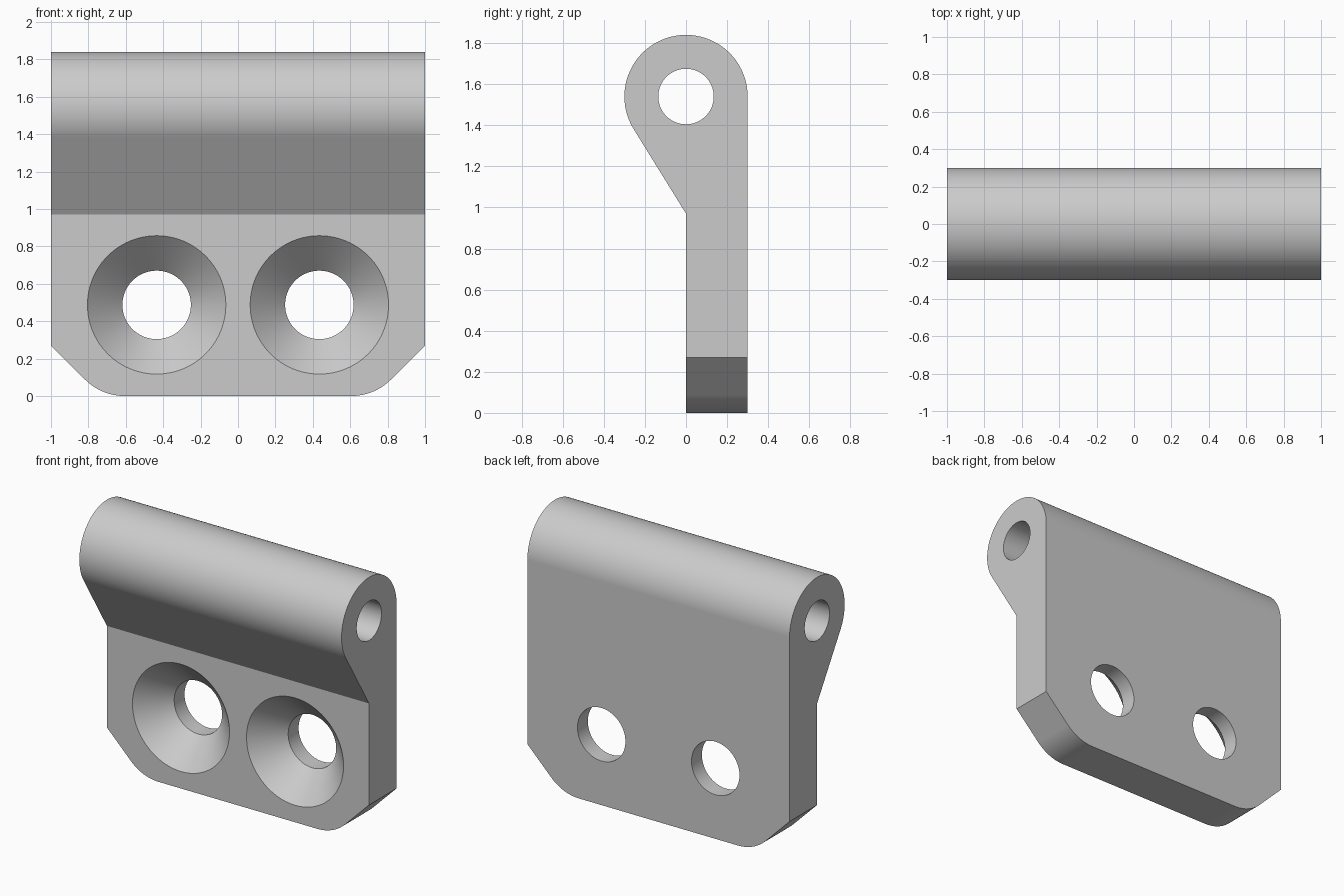
import bpy, bmesh, math
from mathutils import Vector

cube = bpy.data.objects.get("Cube")
if cube:
    bpy.data.objects.remove(cube, do_unlink=True)

R, BORE, AXIS_Z = 0.30, 0.135, 1.54     # hinge barrel
STEP_Z = 0.97                           # where the gusset meets the plate
HOLE_X, HOLE_Z = 0.435, 0.487           # screw holes
HOLE_R, SINK_R = 0.183, 0.37

grey = bpy.data.materials.new("plain grey")
grey.use_nodes = True
colour = (0.6, 0.6, 0.6, 1)
grey.diffuse_color = colour
grey.node_tree.nodes["Principled BSDF"].inputs["Base Color"].default_value = colour


def arc(cx, cy, r, a0, a1, n):
    """Points along a circular arc, angles in degrees."""
    angles = [math.radians(a0 + (a1 - a0) * i / n) for i in range(n + 1)]
    return [(cx + r * math.cos(a), cy + r * math.sin(a)) for a in angles]


def prism(name, points, place, depth):
    """Extrude a closed outline; place maps outline points to 3D."""
    bm = bmesh.new()
    face = bm.faces.new([bm.verts.new(place(*p)) for p in points])
    new = bmesh.ops.extrude_face_region(bm, geom=[face])["geom"]
    verts = [g for g in new if isinstance(g, bmesh.types.BMVert)]
    bmesh.ops.translate(bm, verts=verts, vec=Vector(depth))
    return finish(name, bm)


def lathe(name, profile, x, z, steps=96):
    """Closed solid turned about a y-parallel axis; profile is (radius, y)."""
    bm = bmesh.new()
    rings = [[bm.verts.new((x + px, y, z + pz))
              for px, pz in arc(0, 0, r, 0, 360, steps)[:-1]] for r, y in profile]
    for a, b in zip(rings, rings[1:]):
        for i in range(steps):
            j = (i + 1) % steps
            bm.faces.new((a[i], a[j], b[j], b[i]))
    bm.faces.new(rings[0])
    bm.faces.new(rings[-1])
    return finish(name, bm)


def finish(name, bm):
    bmesh.ops.recalc_face_normals(bm, faces=bm.faces)
    mesh = bpy.data.meshes.new(name)
    bm.to_mesh(mesh)
    bm.free()
    mesh.materials.append(grey)
    obj = bpy.data.objects.new(name, mesh)
    bpy.context.collection.objects.link(obj)
    return obj


def cut(obj, cutter, operation="DIFFERENCE"):
    """Apply a boolean and discard the cutter."""
    cutter.hide_render = True
    mod = obj.modifiers.new("cut", "BOOLEAN")
    mod.operation, mod.solver, mod.object = operation, "EXACT", cutter
    bpy.context.view_layer.objects.active = obj
    bpy.ops.object.modifier_apply(modifier=mod.name)
    bpy.data.objects.remove(cutter, do_unlink=True)


# Side profile: plate, barrel, and gusset tangent to the barrel
tangent = 270 - math.degrees(math.acos(R / (AXIS_Z - STEP_Z)))
side = [(0, STEP_Z), (0, 0), (R, 0)] + arc(0, AXIS_Z, R, 0, tangent, 64)
leaf = prism("hinge_leaf", side, lambda y, z: (-1, y, z), (2, 0, 0))

# Front outline: chamfered lower corners blended into the bottom edge
chamfer_z, blend = 0.27, 0.30
flat_x = 1 - chamfer_z - blend * math.tan(math.pi / 8)
right = arc(flat_x, blend, blend, 270, 315, 16) + [(1, chamfer_z), (1, 2)]
outline = right + [(-x, z) for x, z in reversed(right)]
cut(leaf, prism("outline_cutter", outline, lambda x, z: (x, -1, z), (0, 2, 0)),
    "INTERSECT")

# Pin bore along the barrel
cut(leaf, prism("bore_cutter", arc(0, AXIS_Z, BORE, 0, 360, 64)[:-1],
                lambda y, z: (-1.1, y, z), (2.2, 0, 0)))

# Countersunk screw holes
slope = SINK_R - HOLE_R
lip = 0.05
sink = [(SINK_R + lip, -lip), (HOLE_R, slope), (HOLE_R, R + 0.1)]
for s in (-1, 1):
    cut(leaf, lathe("screw_cutter", sink, s * HOLE_X, HOLE_Z))

# Smooth curves, crisp edges, flat planes
bpy.ops.object.select_all(action="DESELECT")
leaf.select_set(True)
bpy.context.view_layer.objects.active = leaf
bpy.ops.object.shade_smooth_by_angle(angle=math.radians(25))
weighted = leaf.modifiers.new("flat planes", "WEIGHTED_NORMAL")
weighted.keep_sharp = True
